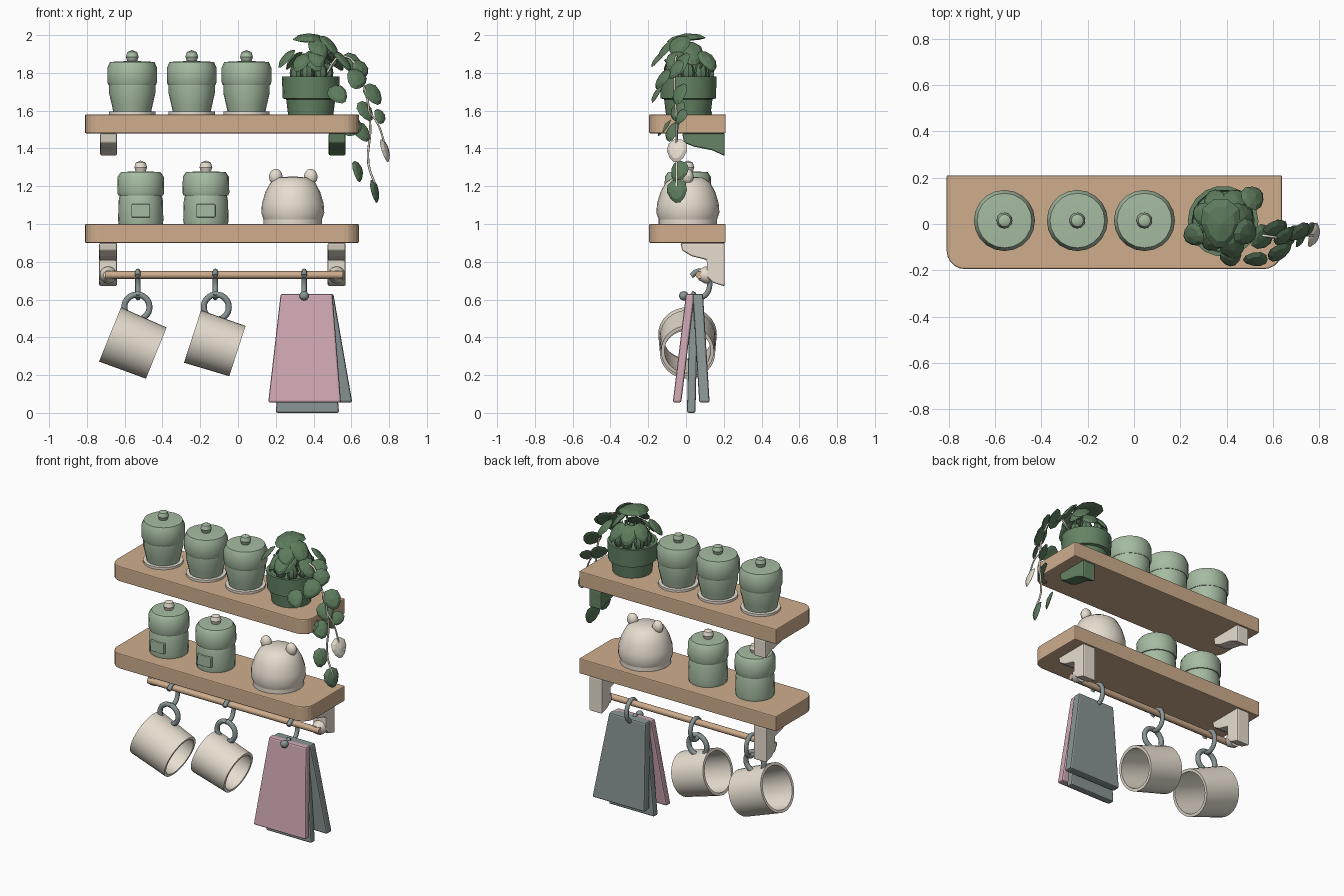
import bpy, bmesh, math
from mathutils import Vector, Matrix

if "Cube" in bpy.data.objects:
    bpy.data.objects.remove(bpy.data.objects["Cube"])

COLORS = {
    "wood": (0.62, 0.42, 0.27), "sage": (0.38, 0.50, 0.36), "leaf": (0.11, 0.20, 0.11),
    "cream": (0.80, 0.73, 0.63), "pink": (0.62, 0.39, 0.45), "steel": (0.25, 0.30, 0.30),
    "pot": (0.13, 0.23, 0.13),
}
MATS = {}
for key, rgb in COLORS.items():
    MATS[key] = bpy.data.materials.new(key)
    MATS[key].diffuse_color = (*rgb, 1)


def finish(name, bm, mat, smooth=False, bevel=0):
    bmesh.ops.recalc_face_normals(bm, faces=bm.faces)
    me = bpy.data.meshes.new(name)
    bm.to_mesh(me)
    bm.free()
    ob = bpy.data.objects.new(name, me)
    bpy.context.collection.objects.link(ob)
    me.materials.append(MATS[mat])
    if bevel:
        mod = ob.modifiers.new("bevel", "BEVEL")
        mod.width, mod.segments = bevel, 2
    if smooth:
        bpy.ops.object.select_all(action="DESELECT")
        bpy.context.view_layer.objects.active = ob
        ob.select_set(True)
        bpy.ops.object.shade_smooth_by_angle(angle=math.radians(35))
    return ob


def prism(name, pts, vec, mat, bevel=0):
    bm = bmesh.new()
    face = bm.faces.new([bm.verts.new(p) for p in pts])
    ext = bmesh.ops.extrude_face_region(bm, geom=[face])
    moved = [g for g in ext["geom"] if isinstance(g, bmesh.types.BMVert)]
    bmesh.ops.translate(bm, verts=moved, vec=vec)
    return finish(name, bm, mat, bevel=bevel)


def lathe(name, profile, mat, matrix, seg=20, closed=False, smooth=True):
    bm = bmesh.new()
    vs = [bm.verts.new((r, 0, z)) for r, z in profile]
    es = [bm.edges.new(p) for p in zip(vs, vs[1:])]
    if closed:
        es.append(bm.edges.new((vs[-1], vs[0])))
    bmesh.ops.spin(bm, geom=vs + es, cent=(0, 0, 0), axis=(0, 0, 1),
                   angle=math.tau, steps=seg, use_duplicate=False)
    bmesh.ops.remove_doubles(bm, verts=bm.verts, dist=1e-4)
    bm.transform(matrix)
    return finish(name, bm, mat, smooth)


def at(x, y, z):
    return Matrix.Translation((x, y, z))


def ball(name, loc, scale, mat, u=12, v=8):
    bm = bmesh.new()
    bmesh.ops.create_uvsphere(bm, u_segments=u, v_segments=v, radius=1,
                              matrix=at(*loc) @ Matrix.Diagonal((*scale, 1)))
    return finish(name, bm, mat, True)


def tube(name, pts, radius, mat, cyclic=False):
    cu = bpy.data.curves.new(name, "CURVE")
    cu.dimensions, cu.bevel_depth, cu.bevel_resolution = "3D", radius, 2
    cu.use_fill_caps, cu.resolution_u = True, 4
    sp = cu.splines.new("BEZIER")
    sp.bezier_points.add(len(pts) - 1)
    for bp, p in zip(sp.bezier_points, pts):
        bp.co = p
        bp.handle_left_type = bp.handle_right_type = "AUTO"
    sp.use_cyclic_u = cyclic
    cu.materials.append(MATS[mat])
    ob = bpy.data.objects.new(name, cu)
    bpy.context.collection.objects.link(ob)
    bpy.ops.object.select_all(action="DESELECT")
    bpy.context.view_layer.objects.active = ob
    ob.select_set(True)
    bpy.ops.object.convert(target="MESH")


def leaf(name, loc, length, normal, tip, mat="leaf", width=0.78):
    # Low-poly oval pillow pinched towards its tip (+x)
    n = Vector(normal).normalized()
    t = Vector(tip)
    t = (t - n * t.dot(n)).normalized()
    s = n.cross(t)
    bm = bmesh.new()
    bmesh.ops.create_uvsphere(bm, u_segments=10, v_segments=4, radius=1)
    for v in bm.verts:
        x, y, z = v.co
        v.co = (x * 0.5, y * width / 2 * (1 - 0.25 * x), z * 0.09 - 0.07 * (x * x + y * y))
    bm.transform(at(*loc) @ Matrix((t, s, n)).transposed().to_4x4() @ Matrix.Scale(length, 4))
    finish(name, bm, mat)


# Shelves with rounded front corners
R = 0.08
outline = [(0.64, 0.21), (-0.81, 0.21)]
for cx, a0 in ((-0.73, 180), (0.56, 270)):
    outline += [(cx + R * math.cos(math.radians(a0 + a)), -0.115 + R * math.sin(math.radians(a0 + a)))
                for a in range(0, 91, 18)]
for name, z in (("upper_shelf", 1.48), ("lower_shelf", 0.90)):
    prism(name, [(x, y, z) for x, y in outline], (0, 0, 0.1), "wood", 0.006)

# Brackets below both shelves
low = [(0.205, 0.90), (-0.03, 0.90), (-0.02, 0.86), (0.03, 0.83), (0.11, 0.81),
       (0.11, 0.72), (0.14, 0.69), (0.205, 0.67)]
high = [(0.205, 1.48), (-0.02, 1.48), (-0.01, 1.43), (0.04, 1.41), (0.14, 1.39), (0.205, 1.36)]
for i, x in enumerate((-0.735, 0.475)):
    prism("lower_bracket", [(x, y, z) for y, z in low], (0.095, 0, 0), "cream", 0.008)
    prism("upper_bracket", [(x + 0.005, y, z) for y, z in high], (0.09, 0, 0), ("cream", "pot")[i], 0.008)
    lathe("rod_mount", [(0, 0), (0.045, 0), (0.045, 0.025), (0.025, 0.06), (0, 0.06)], "cream",
          at(x + 0.048, 0.125, 0.73) @ Matrix.Rotation(math.radians(90), 4, "X"))
lathe("hanging_rod", [(0, -0.63), (0.02, -0.63), (0.02, 0.63), (0, 0.63)], "wood",
      at(-0.075, 0.07, 0.73) @ Matrix.Rotation(math.radians(90), 4, "Y"), 12)

# Storage jars
knob = [(0, 0), (0.024, 0), (0.034, 0.03), (0.026, 0.055), (0, 0.066)]
for x in (-0.56, -0.245, 0.045):
    m = at(x, 0.015, 1.58)
    lathe("jar_base", [(0, 0), (0.122, 0), (0.122, 0.015), (0, 0.02)], "cream", m)
    lathe("jar_body", [(0, 0.012), (0.1, 0.012), (0.108, 0.05), (0.122, 0.11), (0.122, 0.16), (0, 0.16)], "sage", m)
    lathe("jar_lid", [(0, 0.155), (0.125, 0.155), (0.132, 0.17), (0.132, 0.245), (0.118, 0.278), (0, 0.284)], "sage", m)
    lathe("jar_knob", knob, "sage", m @ at(0, 0, 0.275))
for x in (-0.515, -0.17):
    m = at(x, 0.01, 1.0)
    lathe("canister_body", [(0, 0), (0.117, 0), (0.12, 0.02), (0.117, 0.125), (0.11, 0.155), (0, 0.155)], "sage", m)
    lathe("canister_lid", [(0, 0.15), (0.118, 0.15), (0.124, 0.165), (0.122, 0.25), (0.105, 0.275), (0, 0.28)], "sage", m)
    lathe("canister_knob", knob, "cream", m @ at(0, 0, 0.27))
    prism("canister_label", [(x - 0.05, -0.117, 1.035), (x + 0.05, -0.117, 1.035),
                             (x + 0.05, -0.117, 1.105), (x - 0.05, -0.117, 1.105)], (0, 0.03, 0), "sage", 0.005)

# Domed cookie jar with two ears
m = at(0.29, 0.01, 1.0)
lathe("dome_base", [(0, 0), (0.155, 0), (0.155, 0.03), (0, 0.03)], "cream", m, 24)
lathe("dome_jar", [(0, 0.02), (0.155, 0.025), (0.167, 0.06), (0.163, 0.11), (0.145, 0.17),
                   (0.118, 0.22), (0.08, 0.245), (0, 0.253)], "cream", m, 24)
for x in (0.2, 0.385):
    ball("dome_ear", (x, 0.01, 1.25), (0.036, 0.03, 0.042), "cream")

# Hooks, mugs and their handles
for x in (-0.53, -0.12, 0.35):
    arc = [(x, 0.07 + 0.055 * math.sin(math.radians(a)), 0.68 + 0.07 * math.cos(math.radians(a)))
           for a in range(-50, 231, 40)]
    tube("s_hook", arc, 0.014, "steel")
ball("hook_ball", (0.35, -0.012, 0.62), (0.025, 0.025, 0.025), "steel")
for x, hx, r0, r1, h, tilt in ((-0.555, -0.535, 0.155, 0.146, 0.132, 22), (-0.122, -0.115, 0.146, 0.14, 0.125, 18)):
    rot = Matrix.Rotation(math.radians(90 + tilt), 4, "Y")
    lathe("mug", [(r0, -h), (r1, h), (r1 - 0.018, h), (r0 - 0.018, -h)], "cream",
          at(x, 0.008, 0.366) @ rot, 32, True)
    ring = [(hx + 0.066 * math.cos(k * math.tau / 8), 0.04, 0.56 + 0.066 * math.sin(k * math.tau / 8)) for k in range(8)]
    tube("mug_handle", ring, 0.016, "steel", True)


# Three hanging cloths
def cloth(name, top, bottom, yt, yb, zb, mat, thick):
    prism(name, [(top[0], yt, 0.63), (top[1], yt, 0.63), (bottom[1], yb, zb), (bottom[0], yb, zb)],
          (0, thick, 0), mat, 0.01)


cloth("pink_cloth", (0.226, 0.50), (0.16, 0.545), 0.0, -0.07, 0.055, "pink", 0.045)
cloth("middle_cloth", (0.25, 0.48), (0.20, 0.535), 0.02, 0.005, 0.0, "steel", 0.045)
cloth("rear_cloth", (0.235, 0.505), (0.22, 0.605), 0.035, 0.07, 0.055, "steel", 0.055)

# Plant pot and soil
lathe("plant_pot", [(0, 0), (0.12, 0), (0.13, 0.08), (0.148, 0.085), (0.153, 0.2), (0.135, 0.2),
                    (0.13, 0.17), (0, 0.185)], "pot", at(0.385, 0.012, 1.58), 18)

# Leaf canopy: x, y, z, length
canopy = [(0.25, -0.05, 1.88, 0.13), (0.33, -0.08, 1.86, 0.13), (0.41, -0.07, 1.87, 0.15),
          (0.47, 0.03, 1.91, 0.17), (0.43, -0.11, 1.93, 0.14), (0.52, 0.12, 1.87, 0.14),
          (0.56, -0.06, 1.87, 0.14), (0.44, 0.11, 1.86, 0.14), (0.35, 0.11, 1.86, 0.14),
          (0.42, -0.15, 1.88, 0.12), (0.49, -0.04, 1.95, 0.15), (0.29, 0.05, 1.87, 0.13)]
for x, y, z, s in canopy:
    out = Vector((x - 0.385, y - 0.01, 0)).normalized()
    leaf("canopy_leaf", (x, y, z), s, out * 0.9 + Vector((0, 0, 0.8)), out - Vector((0, 0, 0.5)))
    tube("leaf_stalk", [(0.385 + out.x * 0.04, 0.01 + out.y * 0.04, 1.76), (x - out.x * 0.04, y - out.y * 0.04, z - 0.01)],
         0.006, "leaf")
leaf("top_leaf", (0.375, 0.0, 1.99), 0.22, (0, -0.1, 1), (0, -1, 0))
for k in range(7):
    a = k * math.tau / 7
    ball("bud", (0.385 + 0.085 * math.cos(a), 0.012 + 0.085 * math.sin(a), 1.8), (0.035, 0.035, 0.055), "leaf", 8, 6)

# Trailing vine stems
tube("vine", [(0.45, -0.03, 1.77), (0.56, -0.05, 1.89), (0.65, -0.06, 1.77), (0.70, -0.05, 1.52),
              (0.69, -0.05, 1.32), (0.73, -0.05, 1.2)], 0.006, "cream")
tube("vine_branch", [(0.69, -0.05, 1.6), (0.74, -0.05, 1.53), (0.778, -0.05, 1.42)], 0.005, "cream")

# Vine leaves: x, y, z, length, sideways turn
vine = [(0.53, -0.16, 1.69, 0.12, 0.1), (0.63, -0.13, 1.77, 0.13, 0.4), (0.61, -0.03, 1.85, 0.14, 0.5),
        (0.65, -0.06, 1.82, 0.12, 0.6), (0.72, -0.04, 1.69, 0.13, 0.6), (0.60, -0.12, 1.52, 0.13, 0.2),
        (0.68, -0.05, 1.60, 0.12, 0.7), (0.755, -0.03, 1.57, 0.09, 0.8), (0.66, -0.08, 1.49, 0.12, 0.6),
        (0.64, -0.04, 1.28, 0.12, 1.5), (0.73, -0.05, 1.175, 0.13, 2.5)]
for k, (x, y, z, s, turn) in enumerate(vine):
    leaf("vine_leaf", (x, y, z), s, (turn, -0.8, 0.5), (0.5 * (-1) ** k, 0, -1), width=0.85)
leaf("pale_leaf", (0.785, -0.05, 1.39), 0.13, (1, -0.3, 0.3), (0, 0, -1), "cream", 0.85)

for m in bpy.data.materials:
    if m.users and not m.is_grease_pencil:
        m.use_nodes = True
        m.node_tree.nodes["Principled BSDF"].inputs["Base Color"].default_value = m.diffuse_color
